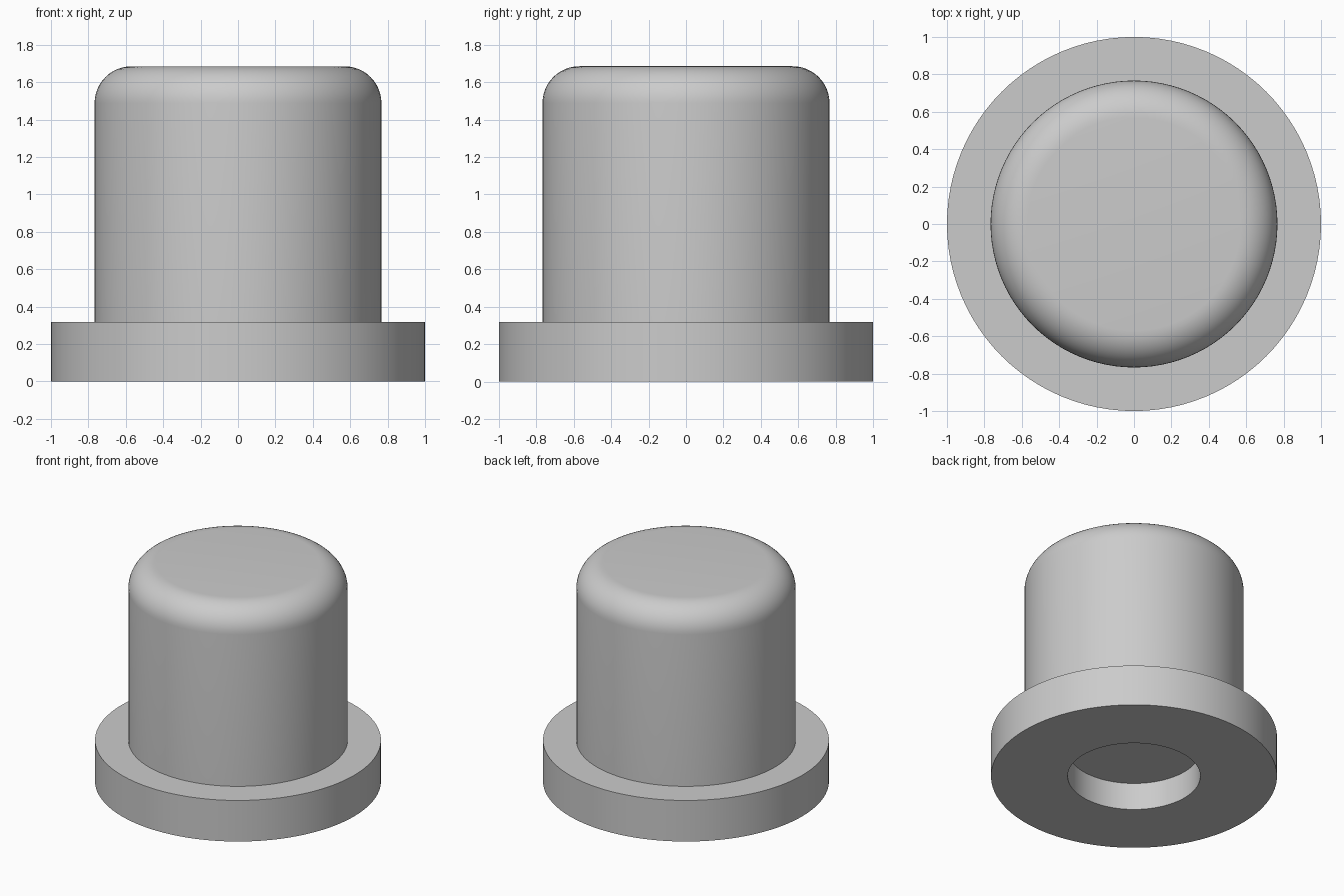
import bpy
import bmesh
from math import cos, sin, pi

default = bpy.data.objects.get("Cube")
if default:
    bpy.data.objects.remove(default, do_unlink=True)

# Main dimensions
FLANGE_R, FLANGE_H = 1.0, 0.317
BODY_R, TOP_Z, FILLET = 0.767, 1.685, 0.197
HOLE_R, HOLE_DEPTH = 0.464, 0.21
SEGMENTS, FILLET_STEPS = 96, 12

# Plain grey material
grey = bpy.data.materials.new("light_grey")
grey.use_nodes = True
colour = (0.6, 0.6, 0.6, 1.0)
grey.diffuse_color = colour
grey.node_tree.nodes["Principled BSDF"].inputs["Base Color"].default_value = colour


def turned_part(name, profile, material):
    """Revolve an (r, z) profile about z and close both open ends."""
    bm = bmesh.new()
    rings = []
    for r, z in profile:
        angles = [2 * pi * i / SEGMENTS for i in range(SEGMENTS)]
        rings.append([bm.verts.new((r * cos(a), r * sin(a), z)) for a in angles])
    for low, high in zip(rings, rings[1:]):
        for i in range(SEGMENTS):
            j = (i + 1) % SEGMENTS
            bm.faces.new((low[i], low[j], high[j], high[i]))
    bm.faces.new(rings[0][::-1])
    bm.faces.new(rings[-1])
    bmesh.ops.recalc_face_normals(bm, faces=bm.faces)
    mesh = bpy.data.meshes.new(name)
    bm.to_mesh(mesh)
    bm.free()
    mesh.materials.append(material)
    obj = bpy.data.objects.new(name, mesh)
    bpy.context.collection.objects.link(obj)
    bpy.ops.object.select_all(action='DESELECT')
    obj.select_set(True)
    bpy.context.view_layer.objects.active = obj
    bpy.ops.object.shade_smooth_by_angle(angle=pi / 6)
    return obj


# Blind hole, flange and straight body wall
profile = [(HOLE_R, HOLE_DEPTH), (HOLE_R, 0), (FLANGE_R, 0),
           (FLANGE_R, FLANGE_H), (BODY_R, FLANGE_H)]

# Rounded top edge
for k in range(FILLET_STEPS + 1):
    a = pi / 2 * k / FILLET_STEPS
    profile.append((BODY_R - FILLET + FILLET * cos(a),
                    TOP_Z - FILLET + FILLET * sin(a)))

turned_part("flanged_cap", profile, grey)
